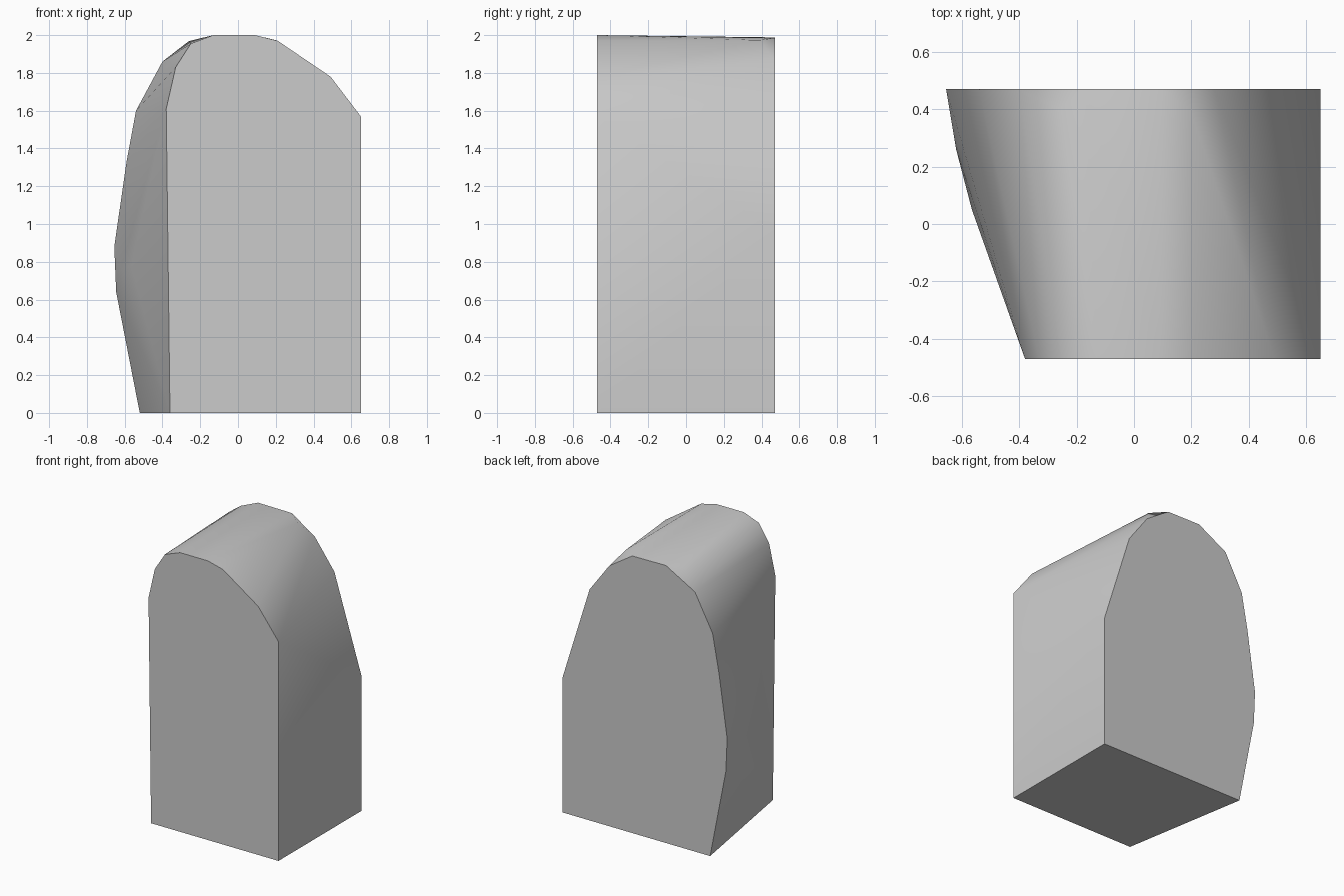
import bpy, bmesh, math

cube = bpy.data.objects.get("Cube")
if cube:
    bpy.data.objects.remove(cube, do_unlink=True)

HALF_DEPTH = 0.47

# Arched outlines (x, z) of the two end faces
front = [(-0.36, 0), (-0.38, 1.61), (-0.33, 1.83), (-0.25, 1.955), (-0.13, 2.0),
         (0.09, 2.0), (0.21, 1.97), (0.49, 1.78), (0.65, 1.57), (0.65, 0)]
back = [(-0.52, 0), (-0.645, 0.64), (-0.655, 0.88), (-0.59, 1.33), (-0.54, 1.6),
        (-0.40, 1.86), (-0.17, 1.988), (0.097, 1.985), (0.28, 1.865),
        (0.435, 1.655), (0.65, 0.965), (0.65, 0)]
# Slight bulges on the flank and shoulders between the ends
bulges = [(-0.62, 0.26, 0.76), (-0.565, 0.05, 0.78), (-0.26, 0.40, 1.968), (0.2, 0.39, 1.973)]

points = [(x, -HALF_DEPTH, z) for x, z in front]
points += [(x, HALF_DEPTH, z) for x, z in back] + bulges

# Wrap the points in one convex body
bm = bmesh.new()
for p in points:
    bm.verts.new(p)
hull = bmesh.ops.convex_hull(bm, input=bm.verts[:])
loose = [v for v in bm.verts if not v.link_faces]
bmesh.ops.delete(bm, geom=loose, context='VERTS')
bmesh.ops.dissolve_limit(bm, angle_limit=math.radians(0.2), verts=bm.verts[:], edges=bm.edges[:])
bmesh.ops.recalc_face_normals(bm, faces=bm.faces[:])
mesh = bpy.data.meshes.new("arched_block")
bm.to_mesh(mesh)
bm.free()
block = bpy.data.objects.new("arched_block", mesh)
bpy.context.collection.objects.link(block)

# Plain grey surface
grey = bpy.data.materials.new("light_grey")
grey.use_nodes = True
color = (0.6, 0.6, 0.6, 1)
grey.diffuse_color = color
grey.node_tree.nodes["Principled BSDF"].inputs["Base Color"].default_value = color
mesh.materials.append(grey)

# Soft arch, crisp end faces
bpy.ops.object.select_all(action='DESELECT')
block.select_set(True)
bpy.context.view_layer.objects.active = block
bpy.ops.object.shade_smooth_by_angle(angle=math.radians(45))
